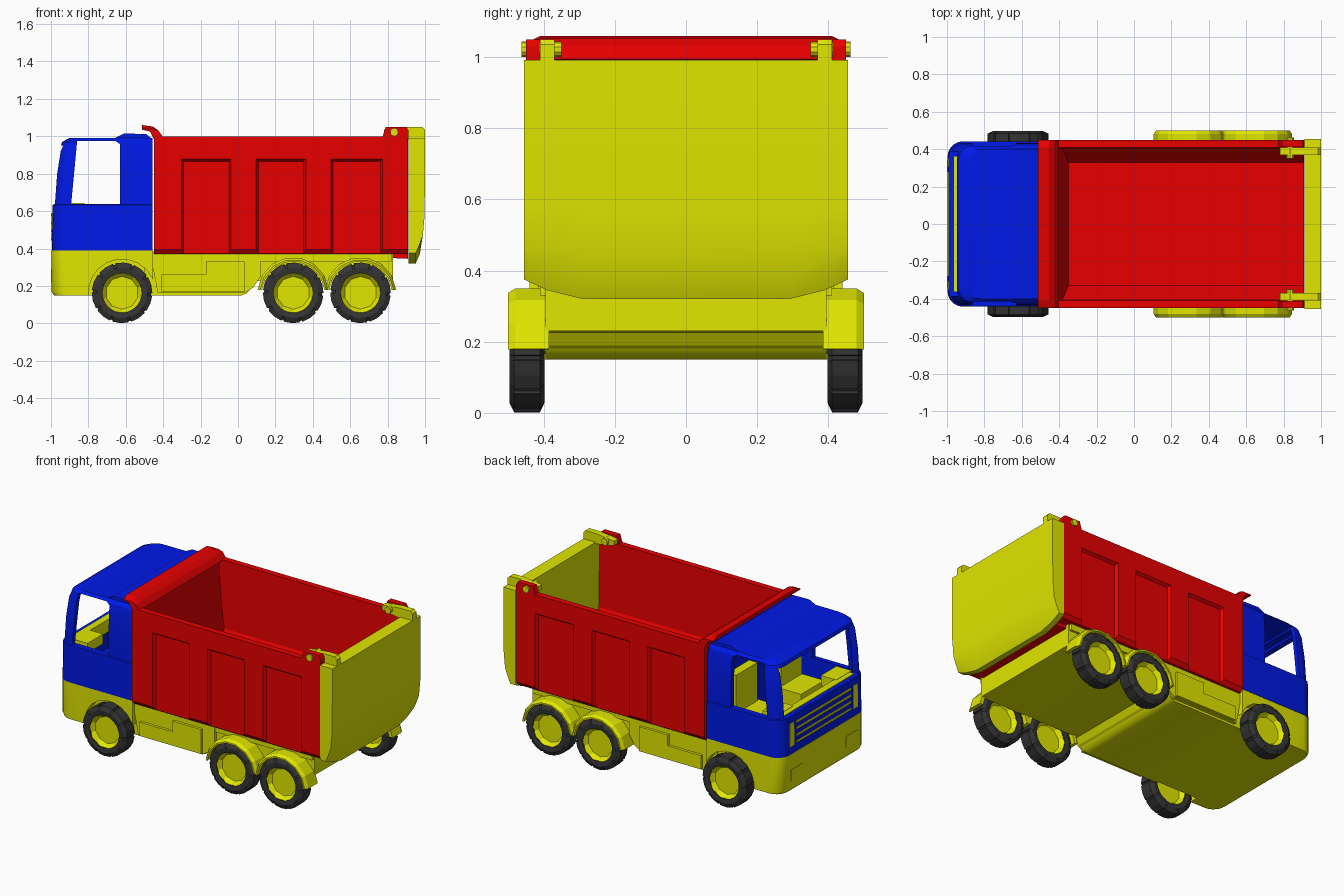
import bpy, bmesh, math

if "Cube" in bpy.data.objects:
    bpy.data.objects.remove(bpy.data.objects["Cube"])


def material(name, rgb):
    m = bpy.data.materials.new(name)
    m.diffuse_color = (*rgb, 1)
    m.use_nodes = True
    m.node_tree.nodes["Principled BSDF"].inputs["Base Color"].default_value = m.diffuse_color
    return m


RED = material("red", (0.81, 0.0, 0.0))
BLUE = material("blue", (0.0, 0.01, 0.82))
YELLOW = material("yellow", (0.78, 0.83, 0.0))
DARK = material("dark grey", (0.035, 0.035, 0.035))


def loft(name, rings, mat, caps=True, smooth=False, closed=False):
    bm = bmesh.new()
    vs = [[bm.verts.new(p) for p in r] for r in rings]
    n = len(vs[0])
    pairs = list(zip(vs, vs[1:])) + ([(vs[-1], vs[0])] if closed else [])
    for a, b in pairs:
        for i in range(n):
            j = (i + 1) % n
            bm.faces.new((a[i], a[j], b[j], b[i]))
    if caps and not closed:
        bm.faces.new(vs[0][::-1])
        bm.faces.new(vs[-1])
    bmesh.ops.recalc_face_normals(bm, faces=bm.faces)
    me = bpy.data.meshes.new(name)
    bm.to_mesh(me)
    bm.free()
    ob = bpy.data.objects.new(name, me)
    bpy.context.collection.objects.link(ob)
    me.materials.append(mat)
    if smooth:
        round_off(ob)
    return ob


def activate(ob):
    bpy.ops.object.select_all(action='DESELECT')
    ob.select_set(True)
    bpy.context.view_layer.objects.active = ob


def round_off(ob):
    activate(ob)
    bpy.ops.object.shade_smooth_by_angle(angle=math.radians(30))


def prism_y(name, pts, a, b, mat):
    return loft(name, [[(x, y, z) for x, z in pts] for y in (a, b)], mat)


def prism_x(name, pts, a, b, mat):
    return loft(name, [[(x, y, z) for y, z in pts] for x in (a, b)], mat)


def box(name, x0, x1, y0, y1, z0, z1, mat):
    return prism_y(name, [(x0, z0), (x1, z0), (x1, z1), (x0, z1)], y0, y1, mat)


def circle(cx, cz, r, n):
    return [(cx + r * math.cos(2 * math.pi * (i + .5) / n),
             cz + r * math.sin(2 * math.pi * (i + .5) / n)) for i in range(n)]


def cut(ob, cutters):
    activate(ob)
    for c in cutters:
        m = ob.modifiers.new("cut", 'BOOLEAN')
        m.operation, m.solver, m.object = 'DIFFERENCE', 'EXACT', c
        bpy.ops.object.modifier_apply(modifier=m.name)
        bpy.data.objects.remove(c)


def plan(z, x0, x1, w, r=0.08):
    # plan outline with rounded front corners
    pts = [(x1, -w, z), (x1, w, z)]
    for s, order in ((1, range(6)), (-1, range(5, -1, -1))):
        for i in order:
            t = math.pi / 2 * i / 5
            pts.append((x0 + r - r * math.sin(t), s * (w - r + r * math.cos(t)), z))
    return pts


# Cab shell with window openings
levels = [(.39, -.995, .442), (.632, -.991, .442), (.636, -.985, .436), (.80, -.974, .434),
          (.92, -.957, .43), (.97, -.94, .42), (.992, -.90, .40)]
cab = loft("cab", [plan(z, x, -.457, w) for z, x, w in levels], BLUE)
inner = [(.42,) + levels[0][1:]] + levels[1:5] + [(.964, -.94, .42)]
cut(cab, [
    loft("cut_inside", [plan(z, x + .035, -.49, w - .03, .06) for z, x, w in inner], BLUE),
    prism_y("cut_side", [(-.892, .637), (-.63, .637), (-.63, .957), (-.655, .975), (-.86, .975)], -.6, .6, BLUE),
    box("cut_windscreen", -1.1, -.905, -.385, .385, .637, .95, BLUE)])
round_off(cab)
prism_y("roof_step", [(-.67, .985), (-.61, 1.015), (-.49, 1.012), (-.46, .985)], -.40, .40, BLUE)

# Cab interior
box("dashboard", -.962, -.915, -.36, .36, .56, .642, YELLOW)
for s in (1, -1):
    box("dashboard_end", -.93, -.82, s * .22, s * .38, .58, .644, YELLOW)
    box("seat_base", -.76, -.55, s * .10, s * .34, .42, .55, YELLOW)
    box("seat_back", -.60, -.54, s * .12, s * .34, .55, .80, YELLOW)

# Grille slats and lamps on the cab front
for i in range(4):
    box("grille_slat", -.999, -.98, -.28, .28, .445 + i * .043, .457 + i * .043, YELLOW)
for s in (1, -1):
    box("front_lamp", -.997, -.98, s * .305, s * .35, .44, .59, YELLOW)
    box("bumper_plate", -1.0, -.98, s * .22, s * .345, .22, .29, YELLOW)

# Front bumper body with wheel arches
bumper = loft("bumper_body", [plan(z, x, -.455, .44) for z, x in
                              ((.15, -.985), (.17, -.997), (.39, -.997))], YELLOW)
cut(bumper, [prism_y("cut_arch", circle(-.62, .163, .18, 20), s * .385, s * .6, YELLOW)
             for s in (1, -1)])
round_off(bumper)

# Chassis, side skirts and raised tank panels
round_off(prism_y("chassis", [(-.5, .15), (.02, .15), (.045, .16), (.065, .18), (.08, .205), (.10, .225),
                              (.13, .23), (.83, .23), (.83, .385), (-.5, .385)], -.395, .395, YELLOW))
prism_y("side_skirt", [(-.46, .385), (-.455, .30), (-.43, .165), (.04, .165), (.08, .19), (.12, .25), (.12, .385)],
        -.415, .415, YELLOW)
for s in (1, -1):
    prism_y("tank_panel", [(-.41, .17), (.035, .17), (.035, .33), (-.17, .33), (-.17, .26), (-.41, .26)],
            s * .41, s * .432, YELLOW)
    box("rear_rail", .1, .82, s * .38, s * .41, .33, .39, YELLOW)

# Rear mudguards
for cx in (.295, .655):
    for s in (1, -1):
        rings = []
        for i in range(8):
            t = math.radians(5 + 170 * i / 7)
            rings.append([(cx + r * math.cos(t), s * y, .163 + r * math.sin(t))
                          for y, r in ((.385, .168), (.5, .168), (.5, .178), (.48, .191), (.385, .191))])
        loft("mudguard", rings, YELLOW)

# Wheels: lugged tyre and dished hub
for cx in (-.62, .295, .655):
    for s in (1, -1):
        tyre, hub = [], []
        for k in range(10):
            for f, drop in ((0, 0), (.42, 0), (.84, 0), (.87, .007), (.97, .007)):
                t = 2 * math.pi * (k + f) / 10
                tyre.append([(cx + r * math.cos(t), s * (.447 + y), .163 + r * math.sin(t))
                             for y, r in ((-.045, .106), (-.049, .135), (-.036, .162 - drop),
                                          (.036, .162 - drop), (.049, .135), (.045, .106))])
        loft("tyre", tyre, DARK, closed=True)
        for y, r in ((-.015, .088), (-.044, .112), (.044, .112), (.015, .088)):
            hub.append([(x, s * (.447 + y), z) for x, z in circle(cx, .163, r, 10)])
        loft("wheel_hub", hub, YELLOW)

# Dump bed with recessed side panels
right = [(.45, 1.0), (.41, 1.0), (.40, .56), (.33, .44)]
lower = [(.43, .37), (.45, .395)]
section = (right + [(-y, z) for y, z in right[::-1]]
           + [(-y, z) for y, z in lower[::-1]] + lower)
bed = prism_x("dump_bed", section, -.45, .91, RED)
panels = []
for x0, x1 in ((-.305, -.035), (.095, .365), (.495, .775)):
    for s in (1, -1):
        panels.append(loft("cut_panel", [
            [(x0 + d, s * y, .3), (x1 - d, s * y, .3), (x1 - d, s * y, .88 - d), (x0 + d, s * y, .88 - d)]
            for y, d in ((.47, -.012), (.432, .014))], RED))
cut(bed, panels)
round_off(prism_y("bed_front_wall", [(-.45, .40), (-.45, 1.0), (-.425, 1.0), (-.415, .85), (-.40, .70),
                                     (-.38, .56), (-.35, .435)], -.412, .412, RED))
prism_y("bed_rear_sill", [(.76, .39), (.80, .35), (.91, .345), (.91, .42), (.76, .42)], -.375, .375, RED)

# Hood curling over the cab
hood = [(-.512, 1.035), (-.512, 1.06), (-.455, 1.052), (-.425, 1.03), (-.40, .995), (-.45, .985), (-.47, 1.025)]
loft("bed_hood", [[(x, y, min(z, top)) for x, z in hood]
                  for y, top in ((-.45, 1.04), (-.41, 1.06), (.41, 1.06), (.45, 1.04))], RED)

# Tailgate with hinge ears, arms and pins
gate = []
for y, low in ((-.455, .375), (-.39, .345), (-.29, .32), (.29, .32), (.39, .345), (.455, .375)):
    gate.append([(.912, y, .992), (.912, y, low), (.95, y, low), (.972, y, low + .05),
                 (.988, y, .47), (.998, y, .58), (1.0, y, .992)])
loft("tailgate", gate, YELLOW, smooth=True)
for s in (1, -1):
    prism_y("hinge_ear", [(.77, .99), (.79, 1.05), (.90, 1.05), (.912, 1.03), (.912, .99)], s * .412, s * .45, RED)
    prism_y("hinge_arm", [(.78, 1.005), (.78, 1.035), (.91, 1.05), (.985, 1.05), (1.0, 1.035), (1.0, .98), (.92, .98)],
            s * .37, s * .41, YELLOW)
    prism_y("hinge_pin", circle(.835, 1.022, .022, 10), s * .35, s * .462, YELLOW)
